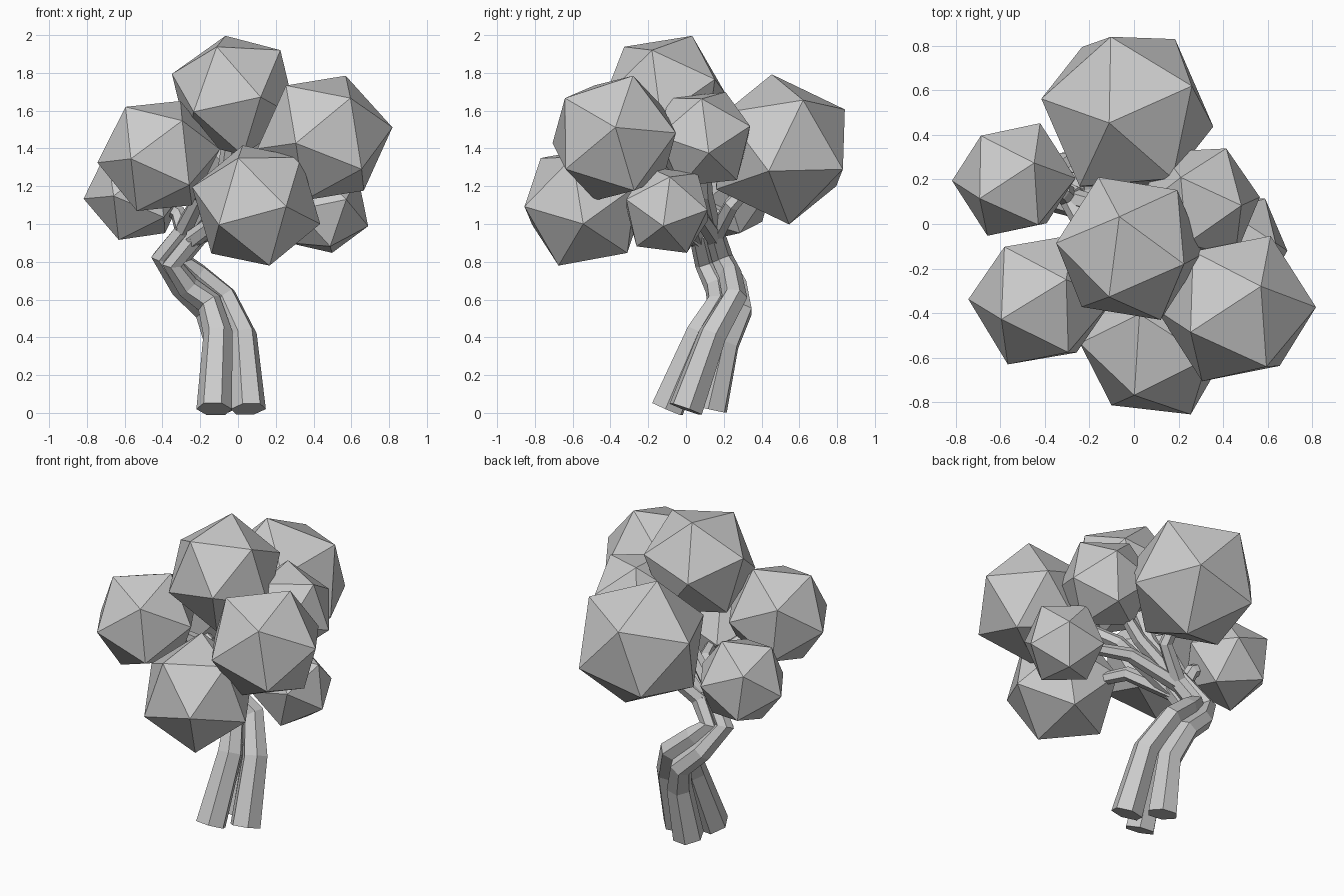
import bpy, bmesh, math
from mathutils import Vector, Matrix

if "Cube" in bpy.data.objects:
    bpy.data.objects.remove(bpy.data.objects["Cube"])


def frame(axis, hint):
    # orthonormal frame: first axis exact, second leaning to hint
    a = Vector(axis).normalized()
    h = Vector(hint)
    b = (h - a * h.dot(a)).normalized()
    return Matrix((a, b, a.cross(b))).transposed()


def leaf_clump(name, centre, radius, corner, neighbour):
    # icosahedron turned so one corner and its neighbour face given directions
    bm = bmesh.new()
    bmesh.ops.create_icosphere(bm, subdivisions=1, radius=radius)
    p = max(bm.verts, key=lambda v: v.co.z)
    q = p.link_edges[0].other_vert(p)
    rot = frame(corner, neighbour) @ frame(p.co, q.co).transposed()
    bmesh.ops.transform(bm, matrix=Matrix.Translation(centre) @ rot.to_4x4(), verts=bm.verts)
    mesh = bpy.data.meshes.new(name)
    bm.to_mesh(mesh)
    bm.free()
    bpy.context.collection.objects.link(bpy.data.objects.new(name, mesh))


def limb(name, points, radii):
    # six-sided tapering tube along a path
    cu = bpy.data.curves.new(name, 'CURVE')
    cu.dimensions = '3D'
    cu.bevel_depth = 1.0
    cu.bevel_resolution = 1
    cu.use_fill_caps = True
    sp = cu.splines.new('POLY')
    sp.points.add(len(points) - 1)
    for sp_pt, co, r in zip(sp.points, points, radii):
        sp_pt.co = (*co, 1)
        sp_pt.radius = r
    sp.use_smooth = False
    tmp = bpy.data.objects.new(name + "_path", cu)
    bpy.context.collection.objects.link(tmp)
    bpy.context.view_layer.update()
    mesh = bpy.data.meshes.new_from_object(tmp.evaluated_get(bpy.context.evaluated_depsgraph_get()))
    bpy.data.objects.remove(tmp)
    bpy.context.collection.objects.link(bpy.data.objects.new(name, mesh))


# Foliage: centre, radius, corner direction, neighbouring corner direction
clumps = {
    "top": ((-.02, -.11, 1.68), .350, (-.045, .14, .31), (-.14, .32, 0)),
    "back": ((-.03, .50, 1.395), .408, (-.08, -.045, .39), (.29, .12, .26)),
    "right": ((.46, -.38, 1.455), .362, (.11, .10, .33), (.15, .33, .0)),
    "front": ((.096, -.54, 1.098), .353, (-.071, .135, .318), (-.096, -.215, .262)),
    "left": ((-.42, -.34, 1.36), .326, (.115, .09, .29), (.12, -.24, .175)),
    "back_left": ((-.54, .20, 1.17), .280, (.09, .073, .25), (-.15, .19, .12)),
    "back_right": ((.29, .09, 1.45), .287, (-.08, .12, .25), (.13, .24, .05)),
    "low_right": ((.45, -.10, 1.075), .255, (.235, -.02, -.085), (.145, .225, 0)),
}
for key, (c, r, u, v) in clumps.items():
    leaf_clump("foliage_" + key, c, r, u, v)

# Trunk: three strands twisting round one bent centre line
spine = [(-.06, .01, .02), (-.06, .14, .40), (-.13, .24, .58),
         (-.26, .22, .69), (-.35, .16, .81), (-.22, .11, .97)]
spread = [.115, .085, .07, .065, .06, .05]
thick = [.095, .078, .068, .062, .058, .052]
ends = []
for i in range(3):
    pts = []
    for k, (p, s) in enumerate(zip(spine, spread)):
        a = math.radians(-125 + 120 * i + 8 * k)
        t = Vector(spine[min(k + 1, 5)]) - Vector(spine[max(k - 1, 0)])
        f = frame(t, (1, 0, .3))
        off = f @ Vector((0, math.cos(a), math.sin(a))) * s
        if k == 0:
            off = Vector((math.cos(a), 1.15 * math.sin(a), 0)) * s
        pts.append(Vector(p) + off)
    ends.append(pts[-1])
    limb(f"trunk_strand_{i + 1}", pts, thick)

# Branches: fan from the strand tops into each clump
fork = Vector((-.22, .11, .97))
bends = {
    "top": (-.08, .06, 1.20), "back": (-.04, .24, 1.10), "right": (.10, -.02, 1.17),
    "front": (-.05, -.12, 1.06), "left": (-.20, -.06, 1.15), "back_left": (-.32, .15, 1.06),
    "back_right": (.04, .10, 1.16), "low_right": (.08, .06, 1.06),
}
for n, (key, bend) in enumerate(bends.items()):
    start = min(ends, key=lambda e: (e - Vector(bend)).length)
    limb("branch_" + key, [start - Vector((.03, 0, .03)), bend, clumps[key][0]],
         [.05, .043, .03])
